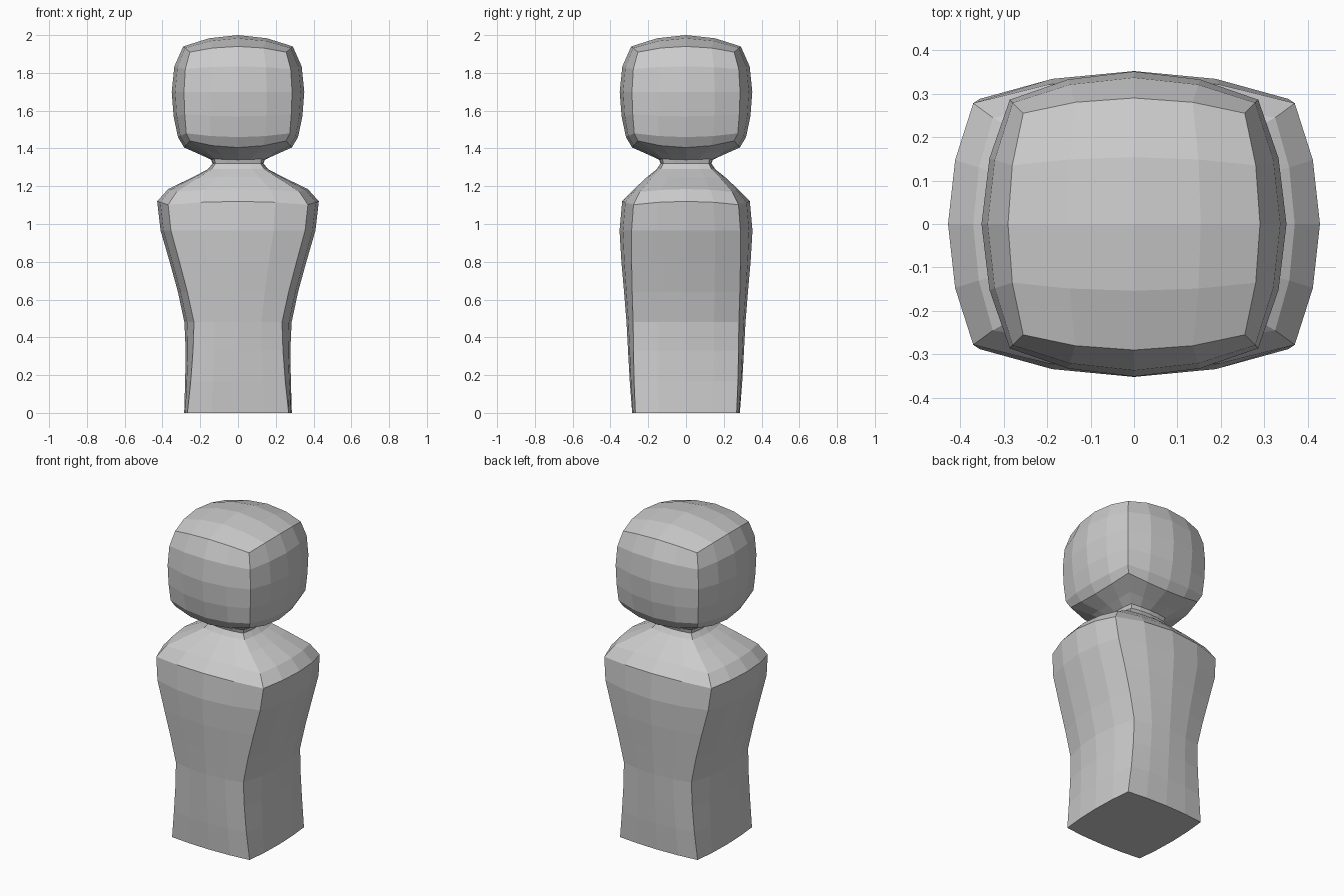
import bpy, bmesh

# Four segments per side of a bulging square section
T = [-1, -0.53, 0, 0.53, 1]
BORDER = ([(t, -1) for t in T[:-1]] + [(1, t) for t in T[:-1]]
          + [(t, 1) for t in T[:0:-1]] + [(-1, t) for t in T[:0:-1]])

# Rings: z, half width at middle / corner, half depth at middle / corner, corner drop
RINGS = [
    # body
    (0.00, 0.285, 0.268, 0.285, 0.268, 0),
    (0.17, 0.28, 0.25, 0.298, 0.275, 0),
    (0.33, 0.277, 0.238, 0.307, 0.278, 0),
    (0.48, 0.284, 0.233, 0.315, 0.280, 0),
    (0.64, 0.318, 0.268, 0.328, 0.285, 0),
    (0.80, 0.362, 0.310, 0.342, 0.288, 0),
    (0.965, 0.41, 0.355, 0.352, 0.288, 0),
    (1.12, 0.428, 0.370, 0.338, 0.278, 0.018),
    # shoulders and neck
    (1.185, 0.370, 0.325, 0.275, 0.245, 0.015),
    (1.25, 0.235, 0.21, 0.205, 0.18, 0.005),
    (1.29, 0.160, 0.14, 0.155, 0.135, 0),
    (1.32, 0.135, 0.12, 0.135, 0.12, 0),
    (1.34, 0.142, 0.125, 0.142, 0.125, -0.005),
    (1.365, 0.195, 0.17, 0.195, 0.17, -0.02),
    # head
    (1.405, 0.285, 0.255, 0.285, 0.255, -0.035),
    (1.46, 0.318, 0.274, 0.318, 0.274, -0.02),
    (1.57, 0.341, 0.282, 0.341, 0.282, -0.01),
    (1.70, 0.351, 0.286, 0.351, 0.286, 0),
    (1.835, 0.337, 0.279, 0.337, 0.279, 0.015),
    (1.94, 0.290, 0.255, 0.290, 0.255, 0.03),
]


def point(ring, t, u):
    z, mx, cx, my, cy, drop = ring
    return (t * (mx + (cx - mx) * u * u), u * (my + (cy - my) * t * t),
            z - drop * t * t * u * u)


bm = bmesh.new()
loops = [[bm.verts.new(point(r, t, u)) for t, u in BORDER] for r in RINGS]
n = len(BORDER)
for a, b in zip(loops, loops[1:]):
    for i in range(n):
        j = (i + 1) % n
        bm.faces.new((a[i], a[j], b[j], b[i]))
bm.faces.new(loops[0][::-1])

# Domed crown grid
grid = dict(zip(BORDER, loops[-1]))
for t in T[1:-1]:
    for u in T[1:-1]:
        x, y, _ = point(RINGS[-1], t, u)
        grid[t, u] = bm.verts.new((x, y, 2 - 0.06 * (t*t + u*u) + 0.03 * t*t*u*u))
for t0, t1 in zip(T, T[1:]):
    for u0, u1 in zip(T, T[1:]):
        bm.faces.new((grid[t0, u0], grid[t1, u0], grid[t1, u1], grid[t0, u1]))

bmesh.ops.recalc_face_normals(bm, faces=bm.faces)
mesh = bpy.data.meshes.new("figure_body_and_head")
bm.to_mesh(mesh)
bm.free()
bpy.context.collection.objects.link(bpy.data.objects.new("figure_body_and_head", mesh))
